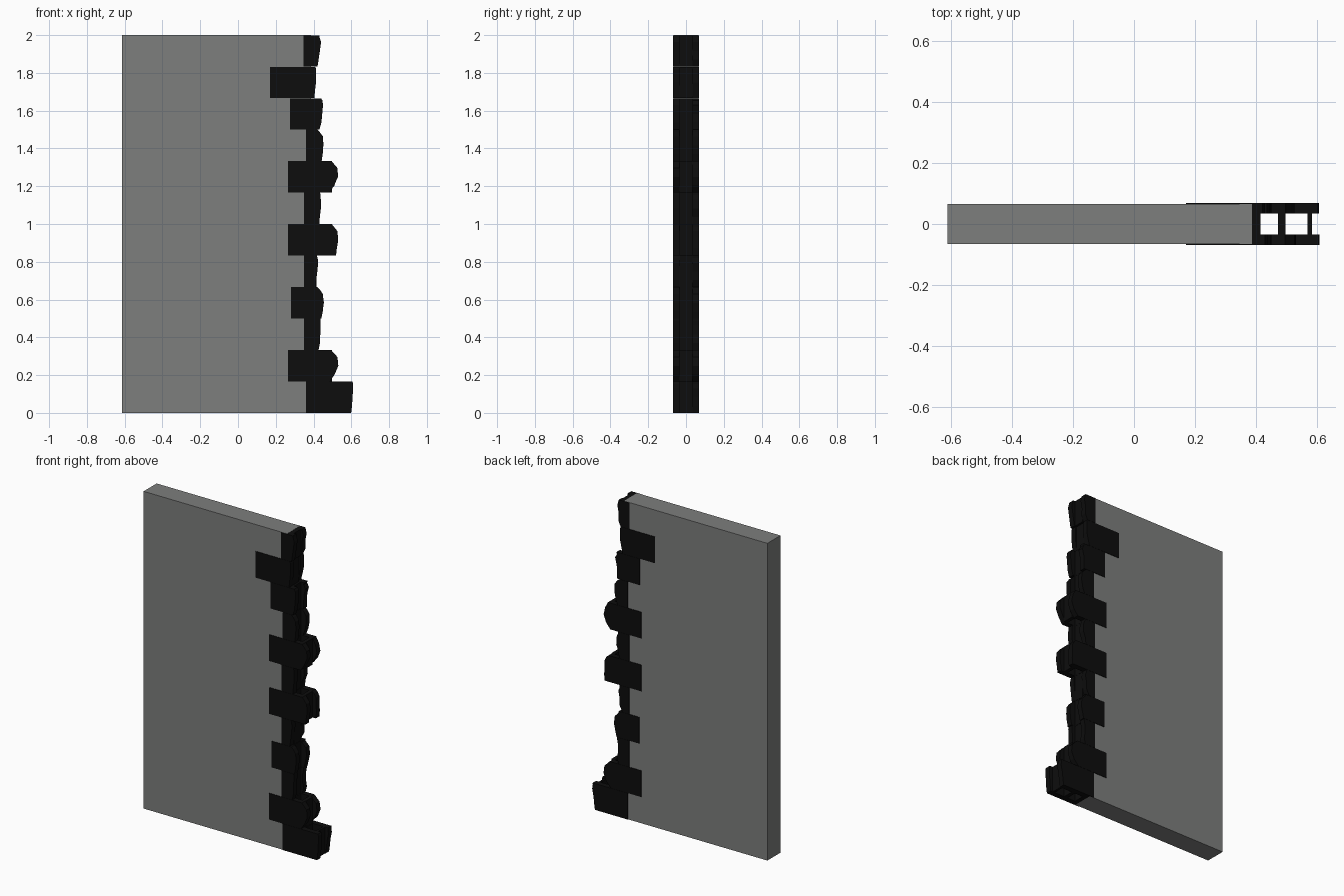
import bpy, bmesh, random

if "Cube" in bpy.data.objects:
    bpy.data.objects.remove(bpy.data.objects["Cube"])

random.seed(4)


def material(name, rgb):
    m = bpy.data.materials.new(name)
    m.diffuse_color = (*rgb, 1)
    m.use_nodes = True
    m.node_tree.nodes["Principled BSDF"].inputs["Base Color"].default_value = m.diffuse_color
    return m


GREY = material("plaster grey", (0.205, 0.21, 0.205))
BLACK = material("block charcoal", (0.004, 0.004, 0.004))


def prism(bm, outline, y0, y1):
    """Extrude an x/z outline along y."""
    a = [bm.verts.new((x, y0, z)) for x, z in outline]
    b = [bm.verts.new((x, y1, z)) for x, z in outline]
    bm.faces.new(a)
    bm.faces.new(b[::-1])
    n = len(a)
    for i in range(n):
        bm.faces.new((a[i], b[i], b[(i + 1) % n], a[(i + 1) % n]))


def box(bm, x0, x1, y0, y1, z0, z1):
    prism(bm, [(x0, z0), (x1, z0), (x1, z1), (x0, z1)], y0, y1)


def finish(bm, name, mat):
    bmesh.ops.recalc_face_normals(bm, faces=bm.faces[:])
    me = bpy.data.meshes.new(name)
    bm.to_mesh(me)
    bm.free()
    me.materials.append(mat)
    bpy.context.collection.objects.link(bpy.data.objects.new(name, me))


# plastered wall slab
bm = bmesh.new()
box(bm, -0.613, 0.387, -0.065, 0.065, 0, 2)
finish(bm, "wall_panel", GREY)

# broken ends: how far the edge is eaten back, from course bottom to top
LEVELS = (0.0, 0.22, 0.5, 0.78, 0.93, 1.0)
ENDS = {
    "straight": (0.010, 0.006, 0.002, 0.0, 0.0, 0.003),
    "slanted": (0.045, 0.020, 0.0, 0.002, 0.025, 0.035),
    "rounded": (0.012, 0.006, 0.0, 0.004, 0.022, 0.035),
    "leaning": (0.018, 0.010, 0.006, 0.0, 0.004, 0.008),
}

# courses from the bottom: left edge, right tip, end style
COURSES = [
    (0.360, 0.610, "straight"), (0.265, 0.532, "slanted"),
    (0.350, 0.440, "straight"), (0.280, 0.457, "rounded"),
    (0.350, 0.427, "leaning"), (0.265, 0.532, "rounded"),
    (0.350, 0.441, "straight"), (0.265, 0.532, "slanted"),
    (0.360, 0.455, "rounded"), (0.275, 0.452, "leaning"),
    (0.170, 0.415, "straight"), (0.347, 0.440, "leaning"),
]
H = 2 / 12
INNER, OUTER = 0.034, 0.0685
# cross webs between the two block faces, and the hollow cells between them
WEBS = [(0.387, 0.415), (0.473, 0.497), (0.570, 0.584)]

for i, (left, tip, style) in enumerate(COURSES):
    z0, z1 = i * H, (i + 1) * H - 0.001
    bm = bmesh.new()
    # front and back face shells with broken ends
    for side in (-1, 1):
        outline = [(left, z1), (left, z0)]
        for t, cut in zip(LEVELS, ENDS[style]):
            jitter = random.uniform(0, 0.004 if side < 0 else 0.014)
            outline.append((tip - cut - jitter, z0 + (z1 - z0) * t))
        prism(bm, outline, side * INNER, side * OUTER)
    # webs
    for x0, x1 in WEBS:
        if x0 + 0.02 < tip:
            box(bm, x0, min(x1, tip - 0.012), -INNER, INNER, z0, z1)
    finish(bm, "broken_block_%02d" % (i + 1), BLACK)
